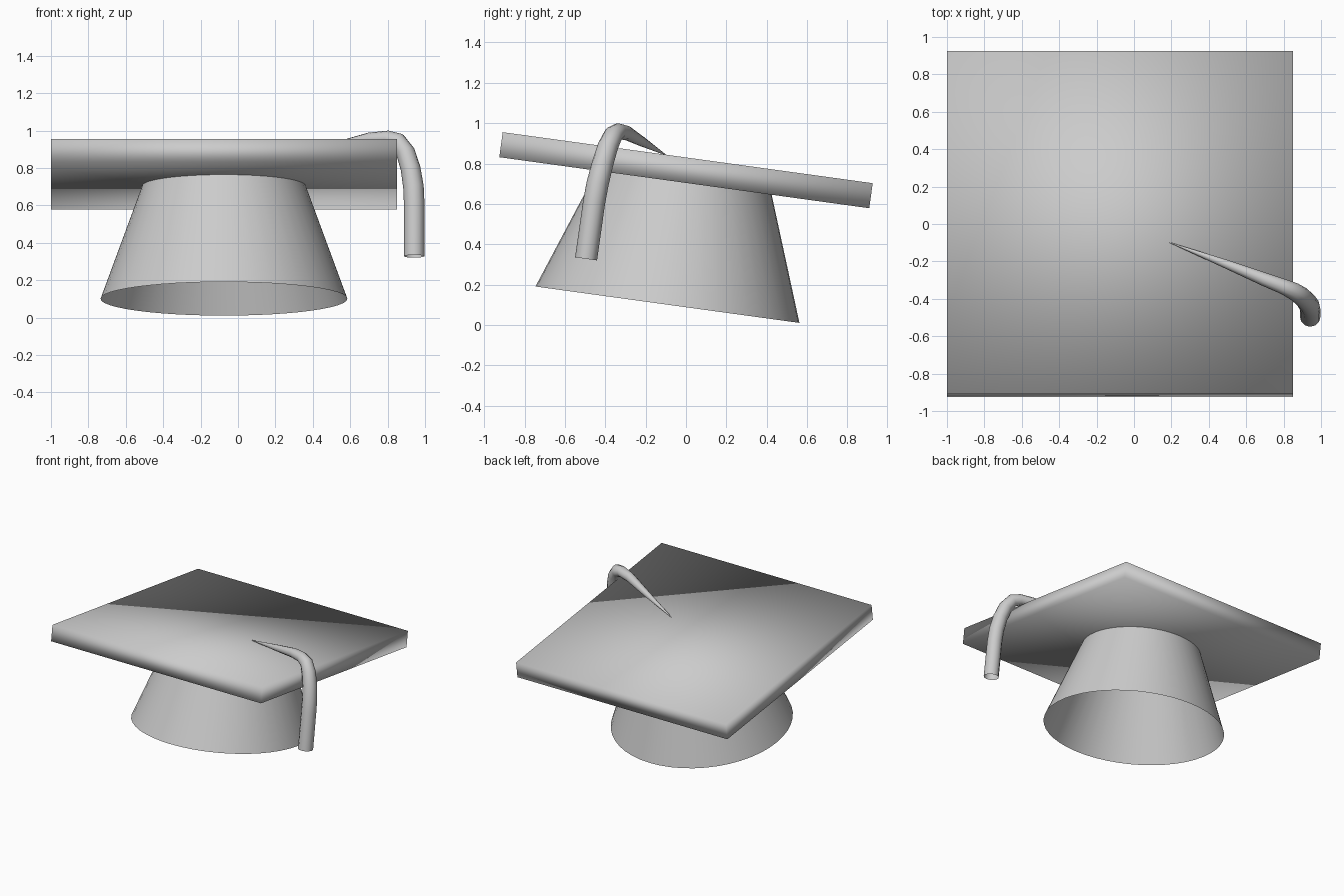
import bpy
from math import radians
from mathutils import Vector, Matrix

cube = bpy.data.objects.get("Cube")
if cube:
    bpy.data.objects.remove(cube, do_unlink=True)

grey = bpy.data.materials.new("light_grey")
grey.use_nodes = True
colour = (0.6, 0.6, 0.6, 1)
grey.diffuse_color = colour
grey.node_tree.nodes["Principled BSDF"].inputs["Base Color"].default_value = colour

TILT = radians(-7.85)      # the cap leans down towards the back
CENTRE_X = -0.075
BOARD_CENTRE = Vector((CENTRE_X, 0, 0.767))
up = Matrix.Rotation(TILT, 3, 'X') @ Vector((0, 0, 1))


def finish(name):
    obj = bpy.context.object
    obj.name = name
    obj.data.name = name
    obj.data.materials.clear()
    obj.data.materials.append(grey)
    bpy.ops.object.shade_smooth()
    return obj


# Square board on top
bpy.ops.mesh.primitive_cube_add(size=1, location=BOARD_CENTRE, rotation=(TILT, 0, 0))
bpy.context.object.scale = (1.85, 1.85, 0.125)
bpy.ops.object.transform_apply(location=False, rotation=False, scale=True)
finish("board")

# Open flared band for the head, touching the underside of the board
HEIGHT = 0.61
band_centre = BOARD_CENTRE - up * (0.0625 + HEIGHT / 2)
bpy.ops.mesh.primitive_cone_add(vertices=48, radius1=0.66, radius2=0.437, depth=HEIGHT,
                                end_fill_type='NOTHING', location=band_centre,
                                rotation=(TILT, 0, 0))
finish("head_band")

# Tassel: tapered tube from the board, over the edge and down (x, y, z, radius)
path = [
    (0.18, -0.095, 0.84, 0.001),
    (0.50, -0.217, 0.908, 0.024),
    (0.70, -0.297, 0.953, 0.036),
    (0.80, -0.335, 0.959, 0.041),
    (0.855, -0.36, 0.942, 0.047),
    (0.895, -0.387, 0.885, 0.051),
    (0.922, -0.413, 0.80, 0.053),
    (0.938, -0.438, 0.70, 0.055),
    (0.942, -0.455, 0.61, 0.055),
    (0.942, -0.495, 0.328, 0.055),
]
curve = bpy.data.curves.new("tassel", 'CURVE')
curve.dimensions = '3D'
curve.bevel_depth = 1
curve.bevel_resolution = 4
curve.use_fill_caps = False
spline = curve.splines.new('POLY')
spline.points.add(len(path) - 1)
for point, (x, y, z, radius) in zip(spline.points, path):
    point.co = (x, y, z, 1)
    point.radius = radius
tassel = bpy.data.objects.new("tassel", curve)
bpy.context.collection.objects.link(tassel)
bpy.ops.object.select_all(action='DESELECT')
tassel.select_set(True)
bpy.context.view_layer.objects.active = tassel
bpy.ops.object.convert(target='MESH')
finish("tassel")
